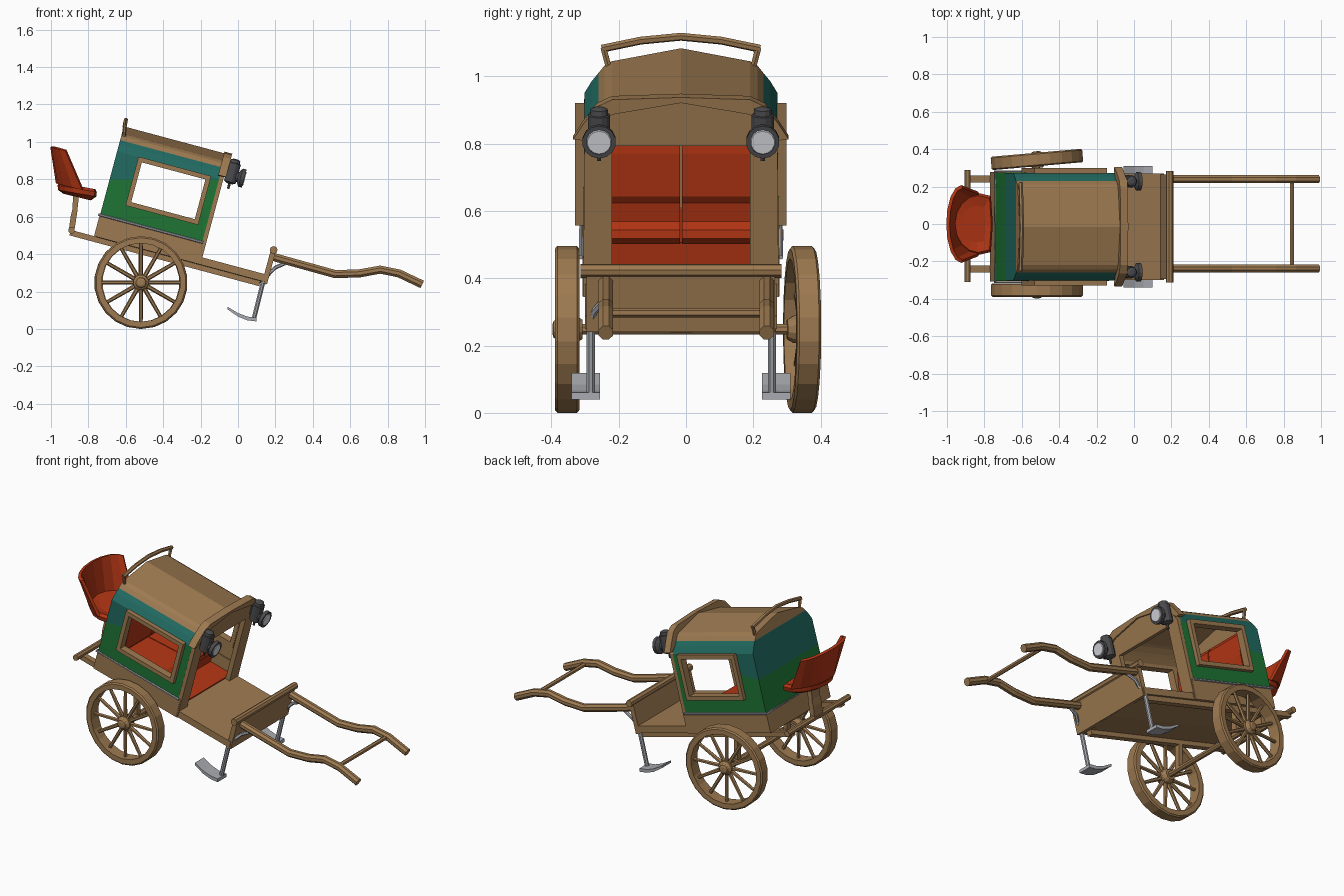
import bpy, bmesh, math
from mathutils import Vector, Matrix

if "Cube" in bpy.data.objects:
    bpy.data.objects.remove(bpy.data.objects["Cube"])

def material(name, r, g, b):
    m = bpy.data.materials.new(name)
    m.diffuse_color = (r, g, b, 1)
    m.use_nodes = True
    m.node_tree.nodes["Principled BSDF"].inputs["Base Color"].default_value = m.diffuse_color
    return m

WOOD = material("tan_wood", .34, .195, .082)
RED = material("red_leather", .45, .036, .007)
TEAL = material("teal_paint", .015, .145, .12)
GREEN = material("green_paint", .013, .175, .035)
DARK = material("dark_metal", .07, .07, .075)
SILVER = material("silver_metal", .40, .41, .44)
GLASS = material("lamp_glass", .66, .68, .72)

I = Matrix.Identity(4)
# The whole carriage body is pitched 15 degrees nose-down
TILT = Matrix.Translation((0, -.015, 0)) @ Matrix.Rotation(math.radians(15), 4, 'Y')

# ---------- helpers: each shape function returns (verts, faces) ----------
def make(name, parts, mat, M=I):
    bm = bmesh.new()
    for verts, faces in parts:
        vs = [bm.verts.new(v) for v in verts]
        for f in faces:
            bm.faces.new([vs[i] for i in f])
    bmesh.ops.recalc_face_normals(bm, faces=bm.faces)
    me = bpy.data.meshes.new(name)
    bm.to_mesh(me)
    bm.free()
    me.transform(M)
    me.materials.append(mat)
    ob = bpy.data.objects.new(name, me)
    bpy.context.scene.collection.objects.link(ob)
    return ob

def prism(pts, y0, y1):
    n = len(pts)
    v = [(x, y, z) for y in (y0, y1) for x, z in pts]
    f = [tuple(range(n)), tuple(range(2 * n - 1, n - 1, -1))]
    return v, f + [(i, (i + 1) % n, (i + 1) % n + n, i + n) for i in range(n)]

def box(x0, x1, y0, y1, z0, z1):
    return prism([(x0, z0), (x1, z0), (x1, z1), (x0, z1)], y0, y1)

def loft(rings):
    n, m = len(rings[0]), len(rings)
    v = [p for r in rings for p in r]
    f = [tuple(range(n)), tuple(range(n * m - 1, n * (m - 1) - 1, -1))]
    for k in range(m - 1):
        for i in range(n):
            j = (i + 1) % n
            f.append((k * n + i, k * n + j, k * n + n + j, k * n + n + i))
    return v, f

def sweep(pts, r, sides=8):
    pts = [Vector(p) for p in pts]
    rr = r if isinstance(r, (list, tuple)) else [r] * len(pts)
    rings = []
    for i, p in enumerate(pts):
        t = (pts[min(i + 1, len(pts) - 1)] - pts[max(i - 1, 0)]).normalized()
        ref = Vector((1, 0, 0)) if abs(t.y) > .9 else Vector((0, 1, 0))
        a = (ref - t * ref.dot(t)).normalized()
        b = t.cross(a)
        angs = [(k + .5) * math.tau / sides for k in range(sides)]
        rings.append([p + (a * math.cos(q) + b * math.sin(q)) * rr[i] for q in angs])
    return loft(rings)

# ---------- cabin shell: arched section swept along the body ----------
half = [(.29, .40), (.29, .483), (.287, .75), (.265, .787), (.245, .812),
        (.227, .835), (.205, .848), (0, .888)]
section = half + [(-y, v) for y, v in half[-2::-1]]
cols = [-.87, -.75, -.352, -.305]
n = len(section)
verts = [(u, y, v) for u in cols for y, v in section]
faces = [tuple(range(n))]
for c in range(3):
    for i in range(n - 1):
        if not (c == 1 and i in (1, n - 3)):     # leave the windows open
            faces.append((c * n + i, c * n + i + 1, c * n + n + i + 1, c * n + n + i))
cabin = make("cabin_shell", [(verts, faces)], GREEN)
bm = bmesh.new()
bm.from_mesh(cabin.data)
bmesh.ops.bisect_plane(bm, geom=bm.verts[:] + bm.edges[:] + bm.faces[:],
                       plane_co=(0, 0, .812), plane_no=(0, 0, 1))
bm.transform(TILT)
bmesh.ops.bisect_plane(bm, geom=bm.verts[:] + bm.edges[:] + bm.faces[:],
                       plane_co=(0, 0, .80), plane_no=(0, 0, 1))
inv = TILT.inverted()
for f in bm.faces:
    c = f.calc_center_median()
    f.material_index = 2 if (inv @ c).z > .813 else (1 if c.z > .80 else 0)
bm.to_mesh(cabin.data)
bm.free()
for m in (TEAL, WOOD, WOOD, WOOD):               # inner faces shift to wood
    cabin.data.materials.append(m)
sol = cabin.modifiers.new("thickness", 'SOLIDIFY')
sol.thickness, sol.offset = .018, -1
sol.material_offset = sol.material_offset_rim = 2

# Front door frame with header, and the flared lip above it
frame = [(.29, .28)] + half[2:] + [(-y, v) for y, v in half[-2:1:-1]] + [(-.29, .28)]
frame += [(-.205, .28), (-.205, .745), (.205, .745), (.205, .28)]
make("door_frame", [loft([[(u, y, v) for y, v in frame] for u in (-.312, -.283)])], WOOD, TILT)
top = [(.32, .768), (.29, .815), (.25, .868), (.205, .89), (0, .897)]
low = [(.295, .765), (.262, .79), (.225, .835), (.2, .845), (0, .88)]
arch = top + [(-y, v) for y, v in top[-2::-1]] + [(-y, v) for y, v in low[:-1]] + low[::-1]
make("front_lip", [loft([[(u, y, v) for y, v in arch] for u in (-.315, -.272)])], WOOD, TILT)

# Lower body, floor, dash board and chassis
make("lower_body", [box(-.872, -.29, .265, .292, .28, .40), box(-.872, -.29, -.292, -.265, .28, .40),
                    box(-.872, -.845, -.27, .27, .28, .40)], WOOD, TILT)
make("floor", [loft([[(u, -.285, .32), (u, .285, .32), (u, .285, .28), (u, 0, .268), (u, -.285, .28)]
                     for u in (-.86, .08)])], WOOD, TILT)
make("dash_board", [box(.06, .088, -.28, .28, .272, .46)], WOOD, TILT)
make("dash_rail", [sweep([(.075, -.298, .457), (.075, .298, .457)], .021)], WOOD, TILT)
make("silver_trim", [sweep([(-.30, -.297, .398), (-.876, -.297, .398), (-.876, .297, .398),
                            (-.30, .297, .398)], .007, 6)], SILVER, TILT)
make("chassis_rails", [box(-1.0, .05, y - .018, y + .018, .25, .28) for y in (-.225, .255)], WOOD, TILT)
make("rear_crossbar", [sweep([(-.89, -.31, .528), (-.89, .29, .528)], .018)], WOOD)

# Window frames
for name, s in (("window_frame_front", -1), ("window_frame_back", 1)):
    y0, y1 = sorted((s * .268, s * .314))
    make(name, [box(-.752, -.727, y0, y1, .482, .752), box(-.375, -.350, y0, y1, .482, .752),
                box(-.727, -.375, y0, y1, .482, .507), box(-.727, -.375, y0, y1, .727, .752)], WOOD, TILT)

# Roof luggage rail
make("roof_rail", [sweep([(-.865, -.235, .888), (-.868, -.12, .912), (-.868, 0, .924),
                          (-.868, .12, .912), (-.865, .235, .888)], .012, 6),
                   sweep([(-.865, -.23, .89), (-.855, -.215, .835)], .01, 6),
                   sweep([(-.865, .23, .89), (-.855, .215, .835)], .01, 6)], WOOD, TILT)

# Passenger bench: base, two seat cushions, two back cushions, carpet
make("bench_base", [box(-.85, -.46, -.262, .262, .32, .40)], RED, TILT)
make("carpet", [box(-.47, -.313, -.262, .262, .32, .328)], RED, TILT)
for name, y0, y1 in (("left", -.26, -.003), ("right", .003, .26)):
    seat = [(-.78, .40), (-.45, .40), (-.435, .42), (-.44, .445), (-.47, .462), (-.60, .455), (-.78, .445)]
    back = [(-.848, .44), (-.745, .44), (-.728, .47), (-.73, .60), (-.75, .72), (-.775, .745), (-.848, .745)]
    make("seat_cushion_" + name, [prism(seat, y0, y1)], RED, TILT)
    make("back_cushion_" + name, [prism(back, y0, y1)], RED, TILT)

# Rear driver seat: curved back shell, cushion and post
angs = [math.radians(-90 + 22.5 * k) for k in range(9)]
low = [(-.83 - .135 * math.cos(a), .165 * math.sin(a), .745 + .035 * math.cos(a)) for a in angs]
high = [(-.92 - .075 * math.cos(a), .20 * math.sin(a), .955 + .02 * math.cos(a)) for a in angs]
shell = make("driver_seat_back", [(low + high, [(i, i + 1, i + 10, i + 9) for i in range(8)])], RED)
sol = shell.modifiers.new("thickness", 'SOLIDIFY')
sol.thickness, sol.offset = .018, 0
plan = [(x, y) for x, y, z in low] + [(-.765, .15), (-.755, 0), (-.765, -.15)]
rings = [[(-.86 + (x + .86) * k, y * k, z - .17 * (x + .86)) for x, y in plan]
         for k, z in ((.7, .705), (.97, .725), (1.0, .75), (.92, .765), (.6, .755))]
make("driver_seat_cushion", [loft(rings)], RED)
make("driver_seat_post", [prism([(-.905, .525), (-.895, .60), (-.885, .64), (-.882, .715), (-.85, .715),
                                 (-.86, .62), (-.875, .525)], -.04, .04)], WOOD)

# Pulling shafts with their crossbar
path = [(.18, .388), (.22, .376), (.52, .293), (.65, .297), (.76, .317), (.86, .297), (.985, .238)]
for name, y in (("shaft_left", -.238), ("shaft_right", .24)):
    make(name, [sweep([(x, y, z) for x, z in path], .0235)], WOOD)
make("shaft_crossbar", [sweep([(.845, -.23, .297), (.845, .23, .297)], .013, 6)], WOOD)

# Stand legs with curved feet and brackets
foot = [(-.055, .118), (0, .085), (.05, .066), (.10, .06), (.10, .04), (.05, .046), (0, .066), (-.055, .104)]
for name, y in (("stand_leg_left", -.283), ("stand_leg_right", .255)):
    s = -1 if y < 0 else 1
    yf = -.298 if s < 0 else .268
    make(name, [sweep([(.14, y, .275), (.085, y, .055)], .013),
                prism(foot, yf - .042, yf + .042),
                sweep([(.135, y, .255), (.17, y - s * .01, .30), (.20, s * .25, .328), (.25, s * .24, .35)],
                      .01, 6)], SILVER)

# Lanterns
for name, y in (("left", -.243), ("right", .243)):
    up = [(.738, .015), (.748, .034), (.85, .034), (.852, .028), (.868, .026), (.874, .012)]
    make("lantern_body_" + name, [sweep([(-.245, y, v) for v, r in up], [r for v, r in up], 12),
         sweep([(-.245, y, .71), (-.245, y, .745)], .007, 6),
         box(-.29, -.25, y - .012, y + .012, .77, .82)], DARK, TILT)
    lens = [(-.24, .022), (-.21, .028), (-.196, .05), (-.176, .05)]
    make("lantern_hood_" + name, [sweep([(u, y, .785) for u, r in lens], [r for u, r in lens], 14)], DARK, TILT)
    make("lantern_glass_" + name, [sweep([(-.178, y, .785), (-.172, y, .785)], [.039, .035], 14)], GLASS, TILT)

# Wheels: rim, twelve spokes and hub; the far wheel is toed out a little
N = 22
for name, y, yaw, s in (("left", -.353, 0, -1), ("right", .345, 5, 1)):
    M = Matrix.Translation((-.519, y, .248)) @ Matrix.Rotation(math.radians(yaw), 4, 'Z')
    rv, rf = [], []
    for k in range(N):
        a = (k + .5) * math.tau / N
        for r, w in ((.248, -.029), (.248, .029), (.240, .036), (.210, .036), (.210, -.036), (.240, -.036)):
            rv.append((r * math.cos(a), w, r * math.sin(a)))
        for i in range(6):
            j, q = (i + 1) % 6, (k + 1) % N
            rf.append((k * 6 + i, k * 6 + j, q * 6 + j, q * 6 + i))
    make("wheel_rim_" + name, [(rv, rf)], WOOD, M)
    spokes = []
    for k in range(12):
        d = Vector((math.cos(k * math.tau / 12), 0, math.sin(k * math.tau / 12)))
        spokes.append(sweep([d * .03, d * .215], [.012, .0095], 6))
    make("wheel_spokes_" + name, spokes, WOOD, M)
    hub = [(-.045, .03), (-.025, .042), (.02, .042), (.03, .03), (.04, .026), (.044, .014)]
    make("wheel_hub_" + name, [sweep([(0, s * w, 0) for w, r in hub], [r for w, r in hub], 12)], WOOD, M)

# Axle and its hangers
make("axle", [sweep([(-.519, -.34, .248), (-.519, .33, .248)], .017)], WOOD)
make("axle_hangers", [box(-.531, -.507, y - .018, y + .018, .245, .40) for y in (-.24, .24)], WOOD)
